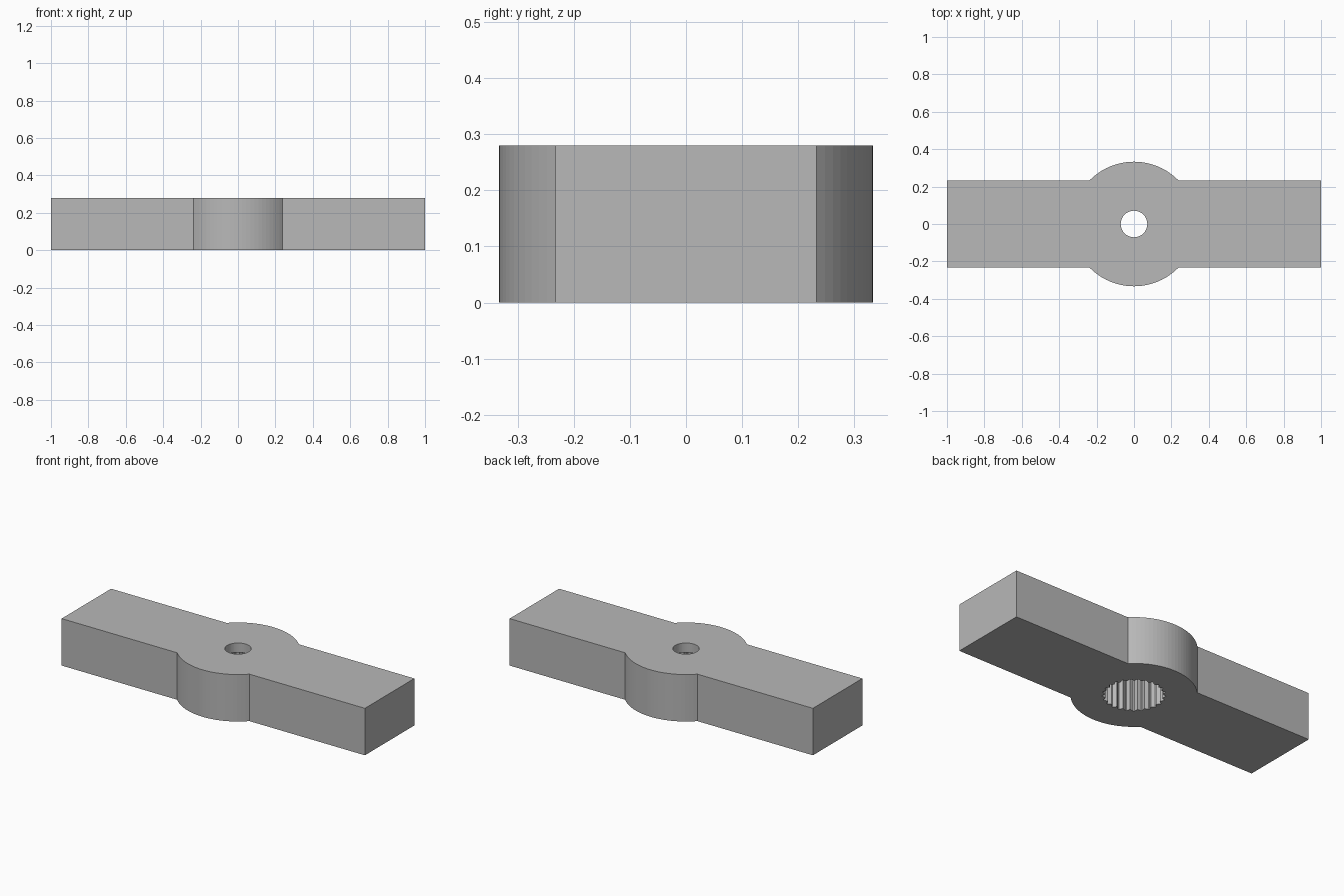
import bpy, bmesh
from math import sin, cos, pi, asin, tau

if "Cube" in bpy.data.objects:
    bpy.data.objects.remove(bpy.data.objects["Cube"])

HEIGHT = 0.28
ARM = 0.233        # half width of the arms
HUB = 0.333        # hub radius
BORE = 0.071       # screw hole radius
SOCKET = 0.224     # depth of the splined socket
ROOT, TIP = 0.151, 0.167
TEETH = 25

grey = bpy.data.materials.new("plain grey")
grey.use_nodes = True
colour = (0.48, 0.48, 0.48, 1)
grey.diffuse_color = colour
grey.node_tree.nodes["Principled BSDF"].inputs["Base Color"].default_value = colour


def polar(r, a):
    return r * cos(a), r * sin(a)


def prism(name, outline, z0, z1):
    """Extrude a closed outline between two heights."""
    bm = bmesh.new()
    face = bm.faces.new([bm.verts.new((x, y, z0)) for x, y in outline])
    new = bmesh.ops.extrude_face_region(bm, geom=[face])["geom"]
    tops = [v for v in new if isinstance(v, bmesh.types.BMVert)]
    bmesh.ops.translate(bm, verts=tops, vec=(0, 0, z1 - z0))
    bmesh.ops.recalc_face_normals(bm, faces=bm.faces)
    mesh = bpy.data.meshes.new(name)
    bm.to_mesh(mesh)
    bm.free()
    mesh.materials.append(grey)
    ob = bpy.data.objects.new(name, mesh)
    bpy.context.collection.objects.link(ob)
    return ob


# Double arm with a round hub bulging from both long sides
start = asin(ARM / HUB)
steps = 24
arc = [polar(HUB, start + (pi - 2 * start) * i / steps) for i in range(steps + 1)]
half = [(1, ARM)] + arc + [(-1, ARM)]
body = prism("double_arm", half + [(-x, -y) for x, y in half], 0, HEIGHT)

# Cutters: screw hole and toothed socket open at the bottom
hole = prism("hole_cutter", [polar(BORE, tau * i / 48) for i in range(48)], -0.1, HEIGHT + 0.1)
spline = []
for i in range(TEETH):
    a = tau * i / TEETH
    spline += [polar(ROOT, a - pi / TEETH), polar(TIP, a - 0.017), polar(TIP, a + 0.017)]
socket = prism("socket_cutter", spline, -0.1, SOCKET)

bpy.context.view_layer.objects.active = body
for cutter in (hole, socket):
    cutter.hide_render = True
    mod = body.modifiers.new(cutter.name, "BOOLEAN")
    mod.operation = "DIFFERENCE"
    mod.solver = "EXACT"
    mod.object = cutter
    bpy.ops.object.modifier_apply(modifier=mod.name)
    bpy.data.objects.remove(cutter)
